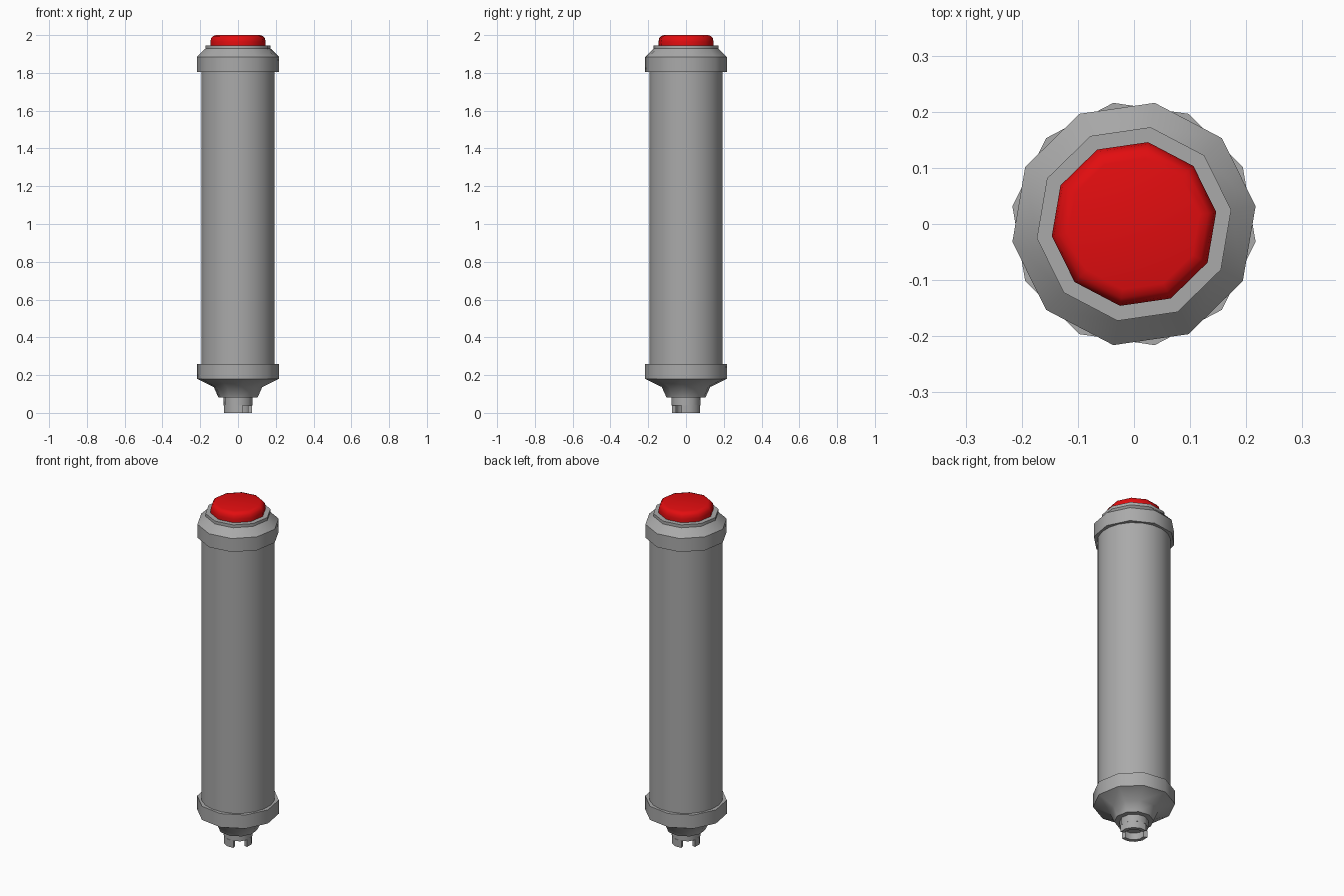
import bpy, bmesh, math

if "Cube" in bpy.data.objects:
    bpy.data.objects.remove(bpy.data.objects["Cube"])

def material(name, rgb):
    m = bpy.data.materials.new(name)
    m.diffuse_color = (*rgb, 1)
    m.use_nodes = True
    m.node_tree.nodes["Principled BSDF"].inputs["Base Color"].default_value = m.diffuse_color
    return m

GREY = material("metal_grey", (0.40, 0.40, 0.40))
RED = material("button_red", (0.76, 0.004, 0.005))

def finish(name, bm, mat, angle=40):
    bmesh.ops.recalc_face_normals(bm, faces=bm.faces)
    me = bpy.data.meshes.new(name)
    bm.to_mesh(me)
    bm.free()
    me.materials.append(mat)
    ob = bpy.data.objects.new(name, me)
    bpy.context.collection.objects.link(ob)
    bpy.ops.object.select_all(action='DESELECT')
    ob.select_set(True)
    bpy.context.view_layer.objects.active = ob
    bpy.ops.object.shade_smooth_by_angle(angle=math.radians(angle))
    return ob

def lathe(name, profile, mat, sides=10, offset=8.3, angle=40):
    """Turn a list of (radius, z) points into a capped solid."""
    bm = bmesh.new()
    rings = []
    for r, z in profile:
        rings.append([bm.verts.new((r * math.cos(a), r * math.sin(a), z))
                      for a in (math.radians(offset) + math.tau * k / sides
                                for k in range(sides))])
    for low, high in zip(rings, rings[1:]):
        for k in range(sides):
            j = (k + 1) % sides
            bm.faces.new((low[k], low[j], high[j], high[k]))
    bm.faces.new(rings[0])
    bm.faces.new(rings[-1])
    return finish(name, bm, mat, angle)

# main tube
lathe("tube_body", [(0.196, 0.24), (0.196, 1.82)], GREY, 20, 8.3)

# upper collar with chamfer and small lip
lathe("upper_collar", [(0.219, 1.806), (0.219, 1.885), (0.175, 1.928),
                       (0.175, 1.945)], GREY, angle=37)

# rounded red button
lathe("button", [(0.147, 1.94), (0.148, 1.965), (0.144, 1.983),
                 (0.134, 1.995), (0.118, 2.0)], RED, angle=45)

# lower collar with tapering underside
lathe("lower_collar", [(0.105, 0.082), (0.13, 0.137), (0.219, 0.18),
                       (0.219, 0.26)], GREY, offset=-8.3, angle=45)

# plug stub
lathe("plug_stub", [(0.077, 0.04), (0.077, 0.09)], GREY, offset=-8.3)

# two curved prongs, leaving a slot across the plug
def prong(name, centre, half=62, inner=0.055, outer=0.077, steps=4):
    bm = bmesh.new()
    cols = []
    for i in range(steps + 1):
        a = math.radians(centre - half + 2 * half * i / steps)
        cols.append([bm.verts.new((r * math.cos(a), r * math.sin(a), z))
                     for r, z in ((inner, 0), (outer, 0), (outer, 0.042), (inner, 0.042))])
    for p, q in zip(cols, cols[1:]):
        for k in range(4):
            j = (k + 1) % 4
            bm.faces.new((p[k], p[j], q[j], q[k]))
    bm.faces.new(cols[0])
    bm.faces.new(cols[-1])
    finish(name, bm, GREY)

for n, c in (("prong_back_right", 45), ("prong_front_left", 225)):
    prong(n, c)
